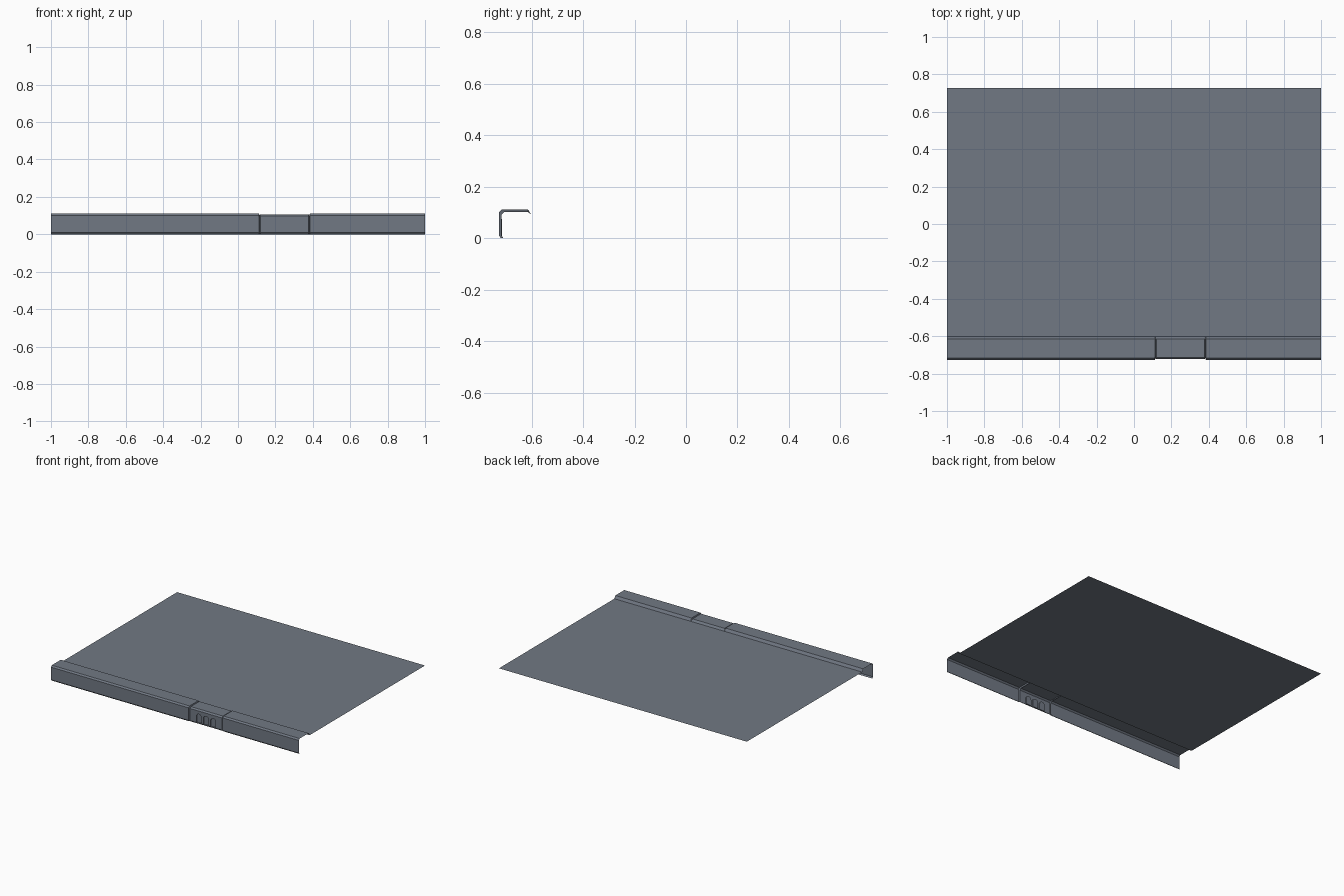
import bpy, bmesh, math

if "Cube" in bpy.data.objects:
    bpy.data.objects.remove(bpy.data.objects["Cube"])

concrete = bpy.data.materials.new("slate grey concrete")
concrete.diffuse_color = (0.165, 0.19, 0.23, 1)
concrete.use_nodes = True
concrete.node_tree.nodes["Principled BSDF"].inputs["Base Color"].default_value = concrete.diffuse_color


def finish(bm, name):
    bmesh.ops.remove_doubles(bm, verts=bm.verts, dist=1e-5)
    me = bpy.data.meshes.new(name)
    bm.to_mesh(me)
    bm.free()
    me.materials.append(concrete)
    ob = bpy.data.objects.new(name, me)
    bpy.context.collection.objects.link(ob)
    return ob


def section(d):
    """Kerb cross-section (y, z), sunk inwards by d; listed front bottom to back."""
    return [(-0.719 + d, 0.0), (-0.727 + d, 0.009), (-0.727 + d, 0.101 - d),
            (-0.717 + d, 0.111 - d), (-0.614, 0.111 - d), (-0.602, 0.092)]


def loft(bm, stations, skip=()):
    rows = [[bm.verts.new((x, y, z)) for y, z in section(d)] for x, d in stations]
    for a, b in zip(rows, rows[1:]):
        for i in range(len(a) - 1):
            if i not in skip:
                bm.faces.new((a[i], b[i], b[i + 1], a[i + 1]))


MID, HALF, SINK, GROOVE, G = 0.248, 0.129, 0.004, 0.010, 0.004
L, R = MID - HALF, MID + HALF

# side kerbs, each ending in a bevelled joint groove
for name, stations in (
        ("left_kerb", [(-1, 0), (L - 2 * G, 0), (L - G, GROOVE), (L, SINK)]),
        ("right_kerb", [(R, SINK), (R + G, GROOVE), (R + 2 * G, 0), (1, 0)])):
    bm = bmesh.new()
    loft(bm, stations)
    finish(bm, name)

# drain block: sunk kerb section whose front face has three arched recesses
bm = bmesh.new()
loft(bm, [(L, SINK), (R, SINK)], skip=(1,))
y0, z0, z1 = -0.727 + SINK, 0.009, 0.101 - SINK
depth, r, spring = 0.008, 0.021, 0.053
arches = []
for k in (-1, 0, 1):
    cx = MID + 0.0575 * k
    arc = [(cx - r * math.cos(math.pi * i / 10), spring + r * math.sin(math.pi * i / 10))
           for i in range(11)]
    arches.append([(cx - r, z0)] + arc + [(cx + r, z0)])
outline = [(L, z0)] + [p for a in arches for p in a] + [(R, z0), (R, z1), (L, z1)]
front = bm.faces.new([bm.verts.new((x, y0, z)) for x, z in outline])
for a in arches:
    f = [bm.verts.new((x, y0, z)) for x, z in a]
    b = [bm.verts.new((x, y0 + depth, z)) for x, z in a]
    bm.faces.new(b[::-1])
    n = len(a)
    for i in range(n):
        j = (i + 1) % n
        bm.faces.new((f[i], f[j], b[j], b[i]))
# make the front and the arch backs face forward
bm.normal_update()
for f in bm.faces:
    if f.normal.y > 0.99 and len(f.verts) > 4:
        f.normal_flip()
bmesh.ops.triangulate(bm, faces=[front])
finish(bm, "drain_block")

# flat paving behind the kerb
bm = bmesh.new()
bm.faces.new([bm.verts.new(p) for p in ((-1, -0.602, 0.092), (1, -0.602, 0.092),
                                        (1, 0.727, 0.092), (-1, 0.727, 0.092))])
finish(bm, "paving")
